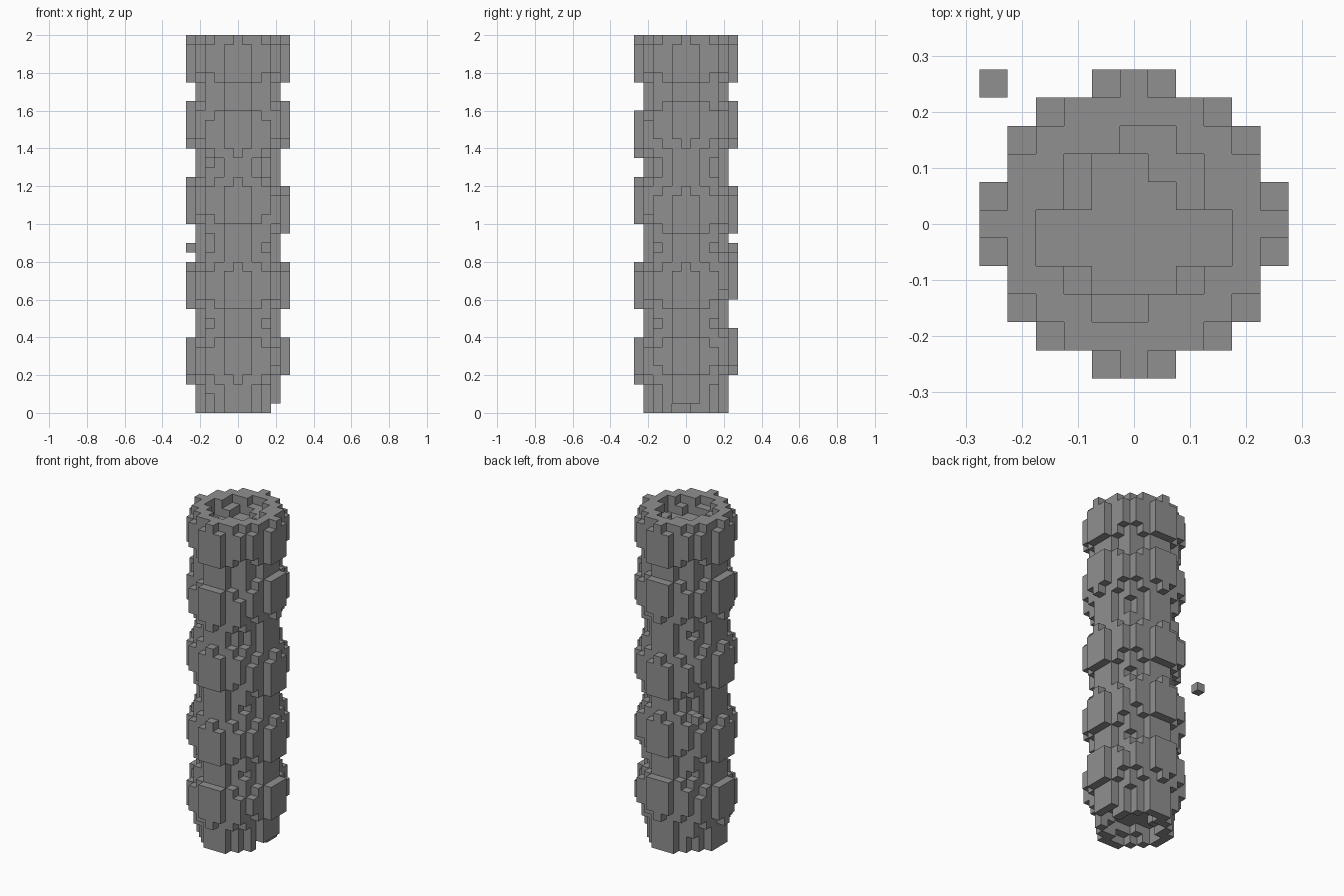
import bpy
import bmesh
from mathutils import Vector

if "Cube" in bpy.data.objects:
    bpy.data.objects.remove(bpy.data.objects["Cube"], do_unlink=True)

S = 0.05        # block size
LAYERS = 40

grey = bpy.data.materials.new("stone_grey")
grey.use_nodes = True
colour = (0.28, 0.28, 0.28, 1)
grey.diffuse_color = colour
grey.node_tree.nodes["Principled BSDF"].inputs["Base Color"].default_value = colour

# Middle layer of each bulge, on each side of the column
BULGES = {
    "+x": (5.5, 13, 21, 30, 37),
    "-x": (5, 13, 22, 30, 37),
    "+y": (6, 14, 21, 30, 37),
    "-y": (5, 13, 22, 29, 37),
}
# End of each bulge where its side blocks stop one layer short
SHORT_END = (-2, 2, 2, -2, 2)

# Stepped hollow in the ends: first and last x of each row
OUTER_PIT = {3: (0, 1), 2: (-2, 2), 1: (-2, 2), 0: (-3, 3),
             -1: (-3, 3), -2: (-2, 2), -3: (-1, 0)}
INNER_PIT = {2: (-1, 0), 1: (-1, 1), 0: (-3, 3), -1: (-3, 3), -2: (-1, 1)}


def side(x, y):
    if abs(x) >= abs(y):
        return "+x" if x > 0 else "-x"
    return "+y" if y > 0 else "-y"


def in_pit(rows, x, y):
    return y in rows and rows[y][0] <= x <= rows[y][1]


def in_bulging_wall(x, y, z):
    """Each ring of blocks reaches its own height around a bulge."""
    d = x * x + y * y
    if d <= 17:
        return True
    centres = BULGES[side(x, y)]
    i = min(range(len(centres)), key=lambda k: abs(z - centres[k]))
    offset = z - centres[i]
    if d == 26 and offset == SHORT_END[i]:
        return False
    reach = {18: 3, 20: 2, 25: 2 if x * y == 0 else 1, 26: 2}
    return abs(offset) <= reach.get(d, -1)


def filled(x, y, z):
    depth = min(z, LAYERS - 1 - z)
    if depth == 0 and in_pit(OUTER_PIT, x, y):
        return False
    if depth <= 1 and in_pit(INNER_PIT, x, y):
        return False
    # chipped edge at the foot
    if z == 0 and x >= 4:
        return False
    return in_bulging_wall(x, y, z)


def build_blocks(name, cells):
    """Make one mesh from the exposed sides of a set of blocks."""
    bm = bmesh.new()
    axes = [Vector(a) for a in ((1, 0, 0), (0, 1, 0), (0, 0, 1))]
    for cell in cells:
        centre = Vector(cell) + Vector((0, 0, 0.5))
        for i in range(3):
            for sign in (1, -1):
                n = axes[i] * sign
                if tuple(int(c) for c in Vector(cell) + n) in cells:
                    continue
                u, v = axes[(i + 1) % 3], axes[(i + 2) % 3] * sign
                corners = (-u - v, u - v, u + v, v - u)
                bm.faces.new([bm.verts.new((centre + (n + c) / 2) * S)
                              for c in corners])
    bmesh.ops.remove_doubles(bm, verts=bm.verts, dist=S / 100)
    mesh = bpy.data.meshes.new(name)
    bm.to_mesh(mesh)
    bm.free()
    mesh.materials.append(grey)
    obj = bpy.data.objects.new(name, mesh)
    bpy.context.collection.objects.link(obj)
    return obj


# Main column
span = range(-5, 6)
build_blocks("column", {(x, y, z) for x in span for y in span
                        for z in range(LAYERS) if filled(x, y, z)})

# Single floating block beside the column
build_blocks("loose_block", {(-5, 5, 17)})
